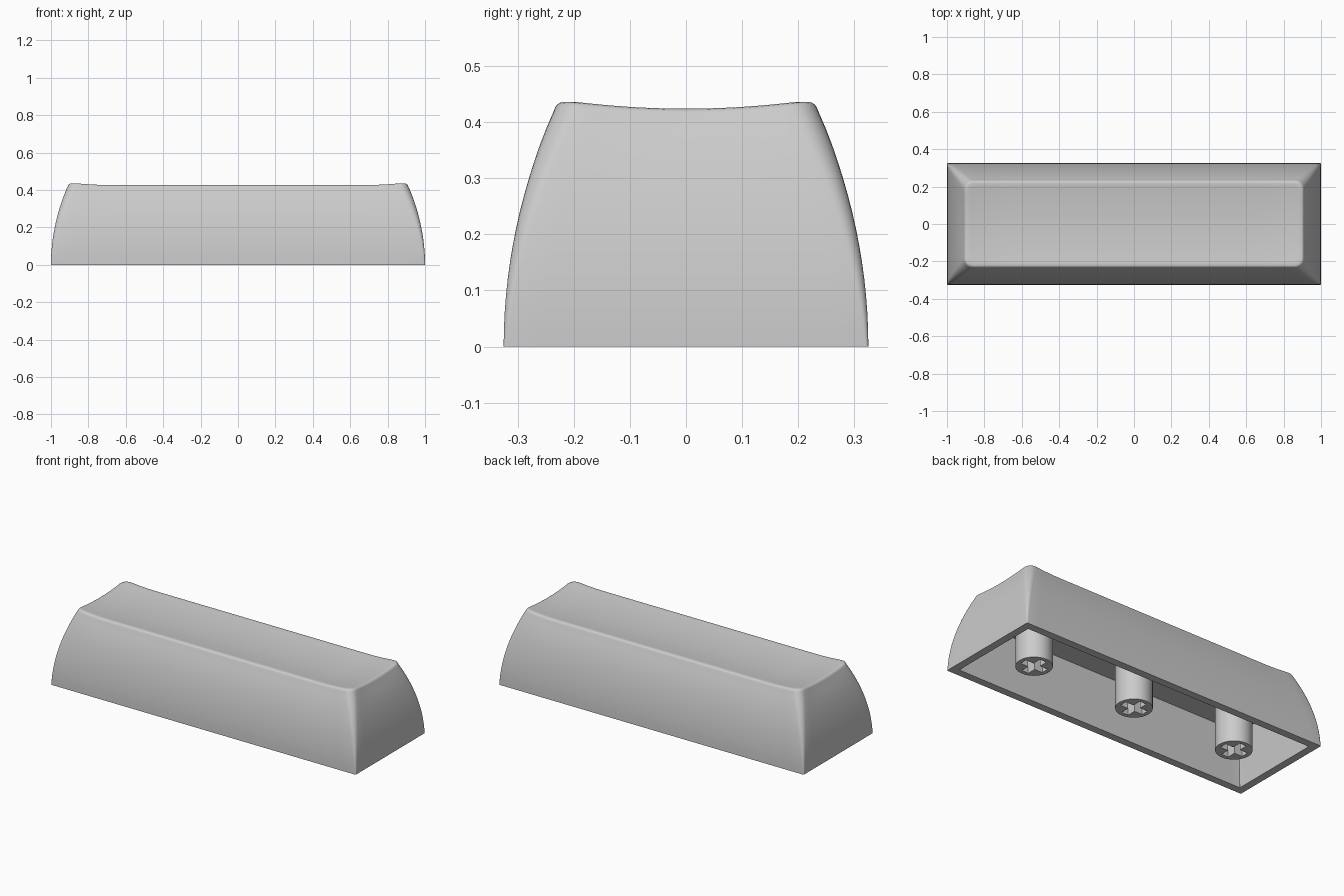
import bpy, bmesh, math

HX, HY = 1.0, 0.325          # half width and half depth of the base
EDGE_D, EDGE_Z = 0.107, 0.439  # inset and height of the top edge
CEILING = 0.3

if "Cube" in bpy.data.objects:
    bpy.data.objects.remove(bpy.data.objects["Cube"])

mat = bpy.data.materials.new("light_grey_plastic")
mat.use_nodes = True
GREY = (0.6, 0.6, 0.6, 1)
mat.diffuse_color = GREY
mat.node_tree.nodes["Principled BSDF"].inputs["Base Color"].default_value = GREY


def finish(bm, name):
    """Turn a bmesh into a smooth shaded object with crisp edges."""
    bmesh.ops.recalc_face_normals(bm, faces=bm.faces)
    mesh = bpy.data.meshes.new(name)
    bm.to_mesh(mesh)
    bm.free()
    mesh.materials.append(mat)
    obj = bpy.data.objects.new(name, mesh)
    bpy.context.collection.objects.link(obj)
    bpy.ops.object.select_all(action='DESELECT')
    obj.select_set(True)
    bpy.context.view_layer.objects.active = obj
    bpy.ops.object.shade_smooth_by_angle(angle=math.radians(35))
    return obj


def rounded_rect(inset, radius, corner=6, long_n=32, short_n=12):
    """Points around a rounded rectangle inset from the base outline."""
    hx, hy = HX - inset, HY - inset
    r = min(radius, hy)
    pts = []
    for q, (sx, sy) in enumerate(((1, 1), (-1, 1), (-1, -1), (1, -1))):
        cx, cy = sx * (hx - r), sy * (hy - r)
        for i in range(corner + 1):
            a = math.pi / 2 * (q + i / corner)
            pts.append((cx + r * math.cos(a), cy + r * math.sin(a)))
        # straight run towards the next corner
        n = long_n if q % 2 == 0 else short_n
        x0, y0 = pts[-1]
        x1, y1 = (-x0, y0) if q % 2 == 0 else (x0, -y0)
        pts += [(x0 + (x1 - x0) * k / n, y0 + (y1 - y0) * k / n) for k in range(1, n)]
    return pts


def dish(x, y):
    """Drop of the scooped top below its corners."""
    end = min(1, max(0, abs(x) - 0.69) / 0.2)
    side = min(1, abs(y) / (HY - EDGE_D))
    return 0.012 * (1 - end ** 2) + 0.015 * (1 - side ** 2)


# Keycap shell: rings from the cavity ceiling, round the rim, up the sides, over the top
levels = [(0.085, CEILING, 0.002, 0), (0.045, 0, 0.002, 0)]
for i in range(15):
    z = 0.03 * i
    levels.append((0.5 * z * z, z, 0.005 + 0.1 * z, max(0, (z - 0.24) / 0.18) ** 2))
for d, z in ((0.0915, 0.4285), (0.0945, 0.434), (0.0995, 0.4375), (EDGE_D, EDGE_Z)):
    levels.append((d, z, 0.047, 1))
for i in range(1, 15):
    levels.append((EDGE_D + (HY - EDGE_D) * i / 14, EDGE_Z, 0.045, 1))

bm = bmesh.new()
rings = []
for inset, z, radius, weight in levels:
    rings.append([bm.verts.new((x, y, z - weight * dish(x, y)))
                  for x, y in rounded_rect(inset, radius)])
for low, high in zip(rings, rings[1:]):
    for i in range(len(low)):
        j = (i + 1) % len(low)
        bm.faces.new((low[i], low[j], high[j], high[i]))
bm.faces.new(rings[0])
bmesh.ops.remove_doubles(bm, verts=bm.verts, dist=1e-5)
finish(bm, "keycap_shell")


def loop(bm, pts, z):
    verts = [bm.verts.new((x, y, z)) for x, y in pts]
    edges = [bm.edges.new((v, verts[i - 1])) for i, v in enumerate(verts)]
    return verts, edges


def wall(bm, a, b):
    for i in range(len(a)):
        bm.faces.new((a[i - 1], a[i], b[i], b[i - 1]))


def circle(r, n=48):
    return [(r * math.cos(math.tau * i / n), r * math.sin(math.tau * i / n)) for i in range(n)]


def stem(name, x):
    """Round post with a cross shaped socket in its lower end."""
    bm = bmesh.new()
    arm, half = 0.074, 0.022
    cross = []
    for q in range(4):
        c, s = round(math.cos(q * math.pi / 2)), round(math.sin(q * math.pi / 2))
        for px, py in ((arm, -half), (arm, half), (half, half)):
            cross.append((c * px - s * py, s * px + c * py))
    foot, foot_edges = loop(bm, circle(0.098), 0)
    top, _ = loop(bm, circle(0.098), CEILING + 0.02)
    mouth, mouth_edges = loop(bm, cross, 0)
    floor, _ = loop(bm, cross, 0.14)
    bmesh.ops.triangle_fill(bm, edges=foot_edges + mouth_edges, use_beauty=True)
    wall(bm, foot, top)
    wall(bm, mouth, floor)
    bm.faces.new(floor)
    bm.faces.new(top)
    finish(bm, name).location.x = x


for name, x in (("left_stem", 0.68), ("middle_stem", 0), ("right_stem", -0.68)):
    stem(name, x)
